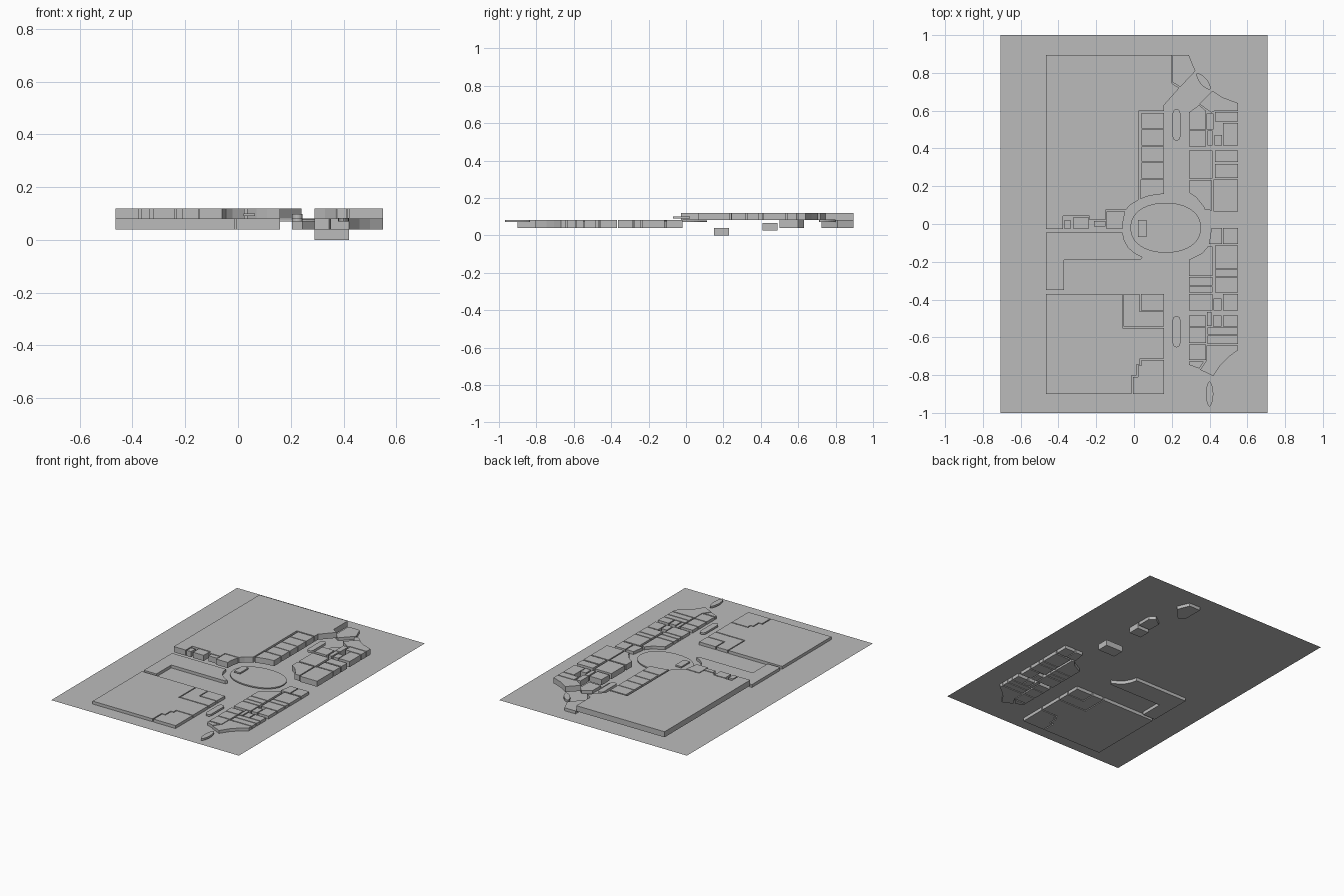
import bpy, bmesh, math

cube = bpy.data.objects.get("Cube")
if cube:
    bpy.data.objects.remove(cube, do_unlink=True)

grey = bpy.data.materials.new("plain_grey")
grey.use_nodes = True
grey.diffuse_color = (0.5, 0.5, 0.5, 1)
grey.node_tree.nodes["Principled BSDF"].inputs["Base Color"].default_value = (0.5, 0.5, 0.5, 1)

# Storey levels
GROUND = 0.062
LOWER = (0.04, 0.082)
UPPER = (0.082, 0.12)


def prisms(name, outlines, level):
    """Extrude one or more plan outlines between two heights."""
    bm = bmesh.new()
    z0, z1 = level
    for pts in outlines:
        face = bm.faces.new([bm.verts.new((x, y, z0)) for x, y in pts])
        if z1 > z0:
            ext = bmesh.ops.extrude_face_region(bm, geom=[face], use_keep_orig=True)
            for v in ext["geom"]:
                if isinstance(v, bmesh.types.BMVert):
                    v.co.z = z1
    bmesh.ops.recalc_face_normals(bm, faces=bm.faces)
    if z1 == z0:
        for f in bm.faces:
            if f.normal.z < 0:
                f.normal_flip()
    me = bpy.data.meshes.new(name)
    bm.to_mesh(me)
    bm.free()
    me.materials.append(grey)
    ob = bpy.data.objects.new(name, me)
    bpy.context.collection.objects.link(ob)
    return ob


def rect(x0, x1, y0, y1):
    return [(x0, y0), (x1, y0), (x1, y1), (x0, y1)]


def column(x0, x1, spans):
    return [rect(x0, x1, a, b) for a, b in spans]


def oval(cx, cy, rx, ry, turn=0.0, n=40, power=1.0):
    pts = []
    for i in range(n):
        a = 2 * math.pi * i / n
        c, s = math.cos(a), math.sin(a)
        x = rx * math.copysign(abs(c) ** power, c)
        y = ry * math.copysign(abs(s) ** power, s)
        pts.append((cx + x * math.cos(turn) - y * math.sin(turn),
                    cy + x * math.sin(turn) + y * math.cos(turn)))
    return pts


def capsule(cx, cy, r, half, n=8):
    pts = []
    for i in range(2 * n + 2):
        a = math.pi * (i if i <= n else i - 1) / n
        pts.append((cx + r * math.cos(a),
                    cy + r * math.sin(a) + (half - r) * (1 if i <= n else -1)))
    return pts


# Thin ground sheet
prisms("ground_sheet", [rect(-0.707, 0.707, -1, 1)], (GROUND, GROUND))

# North-west hall, stepped along its south side and curved at the plaza
prisms("north_west_hall", [[
    (-0.465, 0.895), (-0.465, -0.027), (-0.375, -0.027), (-0.375, 0.043), (-0.235, 0.043),
    (-0.235, 0.022), (-0.15, 0.022), (-0.15, 0.073), (-0.045, 0.073), (-0.02, 0.1),
    (0.025, 0.128), (0.025, 0.597), (0.16, 0.597), (0.16, 0.63), (0.24, 0.72),
    (0.2, 0.745), (0.2, 0.895)]], UPPER)
prisms("north_west_shops",
       column(0.04, 0.16, [(0.505, 0.588), (0.415, 0.5), (0.33, 0.41), (0.242, 0.325)])
       + [[(0.035, 0.235), (0.035, 0.133), (0.07, 0.146), (0.11, 0.154), (0.16, 0.16), (0.16, 0.235)]],
       UPPER)
prisms("plaza_west_shops", [
    rect(-0.368, -0.335, -0.027, 0.02), rect(-0.32, -0.24, -0.027, 0.036),
    rect(-0.212, -0.15, -0.014, 0.015),
    [(-0.145, -0.027), (-0.06, -0.027), (-0.058, 0.01), (-0.047, 0.066), (-0.145, 0.066)]], UPPER)

# Lower piece beside the north entrance
prisms("north_entrance_block", [[
    (0.205, 0.895), (0.29, 0.895), (0.325, 0.81), (0.245, 0.725), (0.205, 0.75)]], LOWER)

# North-east shops
prisms("north_east_inner_shops", [
    [(0.29, 0.23), (0.29, 0.168), (0.33, 0.14), (0.37, 0.09), (0.375, 0.075), (0.412, 0.072), (0.412, 0.23)],
    rect(0.29, 0.415, 0.24, 0.388)], UPPER)
prisms("north_east_outer_shops",
       column(0.42, 0.55, [(0.065, 0.235)])
       + column(0.43, 0.55, [(0.243, 0.318), (0.328, 0.388)])
       + column(0.47, 0.55, [(0.415, 0.535)])
       + column(0.43, 0.55, [(0.542, 0.592)])
       + [rect(0.39, 0.415, 0.415, 0.495), rect(0.425, 0.465, 0.415, 0.47),
          rect(0.385, 0.42, 0.5, 0.585)], UPPER)
prisms("north_east_corner_shop", [[
    (0.345, 0.635), (0.415, 0.705), (0.47, 0.67), (0.55, 0.64), (0.55, 0.598),
    (0.425, 0.598), (0.41, 0.59)]], UPPER)
prisms("north_inner_upper_shop", [rect(0.29, 0.38, 0.41, 0.495)], UPPER)
prisms("north_inner_lower_shop", [[
    (0.29, 0.5), (0.38, 0.5), (0.38, 0.6), (0.345, 0.63), (0.29, 0.59)]], LOWER)
prisms("sunken_shop", [rect(0.29, 0.38, 0.41, 0.49)], (0.025, 0.065))
prisms("basement_room", [rect(0.29, 0.42, 0.15, 0.23)], (0.0, 0.04))

# West wing with its long arm and the curved plaza end
prisms("west_wing", [[
    (-0.465, -0.045), (-0.06, -0.045), (-0.052, -0.085), (-0.03, -0.125), (0.005, -0.155),
    (0.045, -0.175), (0.035, -0.19), (-0.37, -0.19), (-0.37, -0.35), (-0.465, -0.35)]], LOWER)

# South-west hall and its shops
prisms("south_west_hall", [[
    (-0.465, -0.37), (-0.062, -0.37), (-0.062, -0.55), (0.16, -0.55), (0.16, -0.713),
    (0.033, -0.713), (0.033, -0.743), (0.013, -0.743), (0.013, -0.803), (-0.013, -0.803),
    (-0.013, -0.9), (-0.465, -0.9)]], LOWER)
prisms("south_west_shops", [
    [(-0.055, -0.37), (0.03, -0.37), (0.03, -0.463), (0.16, -0.463), (0.16, -0.543), (-0.055, -0.543)],
    rect(0.037, 0.16, -0.457, -0.37),
    [(0.16, -0.72), (0.04, -0.72), (0.04, -0.75), (0.02, -0.75), (0.02, -0.81),
     (-0.006, -0.81), (-0.006, -0.9), (0.16, -0.9)]], LOWER)

# South-east shops
prisms("south_east_inner_shops",
       [[(0.29, -0.275), (0.415, -0.275), (0.415, -0.12), (0.395, -0.115), (0.36, -0.155), (0.29, -0.19)]]
       + column(0.29, 0.415, [(-0.325, -0.281), (-0.363, -0.331), (-0.458, -0.37)])
       + column(0.29, 0.38, [(-0.543, -0.485), (-0.63, -0.549), (-0.72, -0.637)])
       + [[(0.29, -0.728), (0.37, -0.728), (0.345, -0.765), (0.29, -0.745)]], LOWER)
prisms("south_east_outer_shops",
       [[(0.397, -0.105), (0.465, -0.105), (0.465, -0.02), (0.41, -0.02)],
        rect(0.472, 0.55, -0.105, -0.02)]
       + column(0.43, 0.55, [(-0.235, -0.115), (-0.277, -0.241), (-0.363, -0.283)])
       + column(0.47, 0.55, [(-0.458, -0.37), (-0.543, -0.485)])
       + column(0.39, 0.55, [(-0.585, -0.549), (-0.635, -0.591)])
       + [rect(0.422, 0.463, -0.458, -0.395), rect(0.387, 0.41, -0.54, -0.465),
          rect(0.418, 0.463, -0.543, -0.485)], LOWER)
prisms("south_east_corner_shop", [[
    (0.385, -0.642), (0.55, -0.642), (0.55, -0.668), (0.5, -0.705), (0.46, -0.745),
    (0.42, -0.805), (0.35, -0.772), (0.385, -0.72)]], LOWER)

# Plaza disc, kiosk and planters
prisms("plaza_disc", [oval(0.168, -0.02, 0.187, 0.132, power=0.92)], (0.07, 0.078))
prisms("plaza_kiosk", [rect(0.02, 0.065, -0.07, 0.022)], (0.09, 0.1))
prisms("north_planter", [capsule(0.225, 0.525, 0.02, 0.083)], (0.082, 0.098))
prisms("south_planter", [capsule(0.225, -0.57, 0.02, 0.083)], (0.07, 0.083))
prisms("north_island", [oval(0.368, 0.755, 0.055, 0.02, math.radians(-50), 24, 1.15)], (0.07, 0.085))
prisms("south_island", [oval(0.4, -0.9, 0.02, 0.067, 0, 24, 1.15)], (0.07, 0.083))
